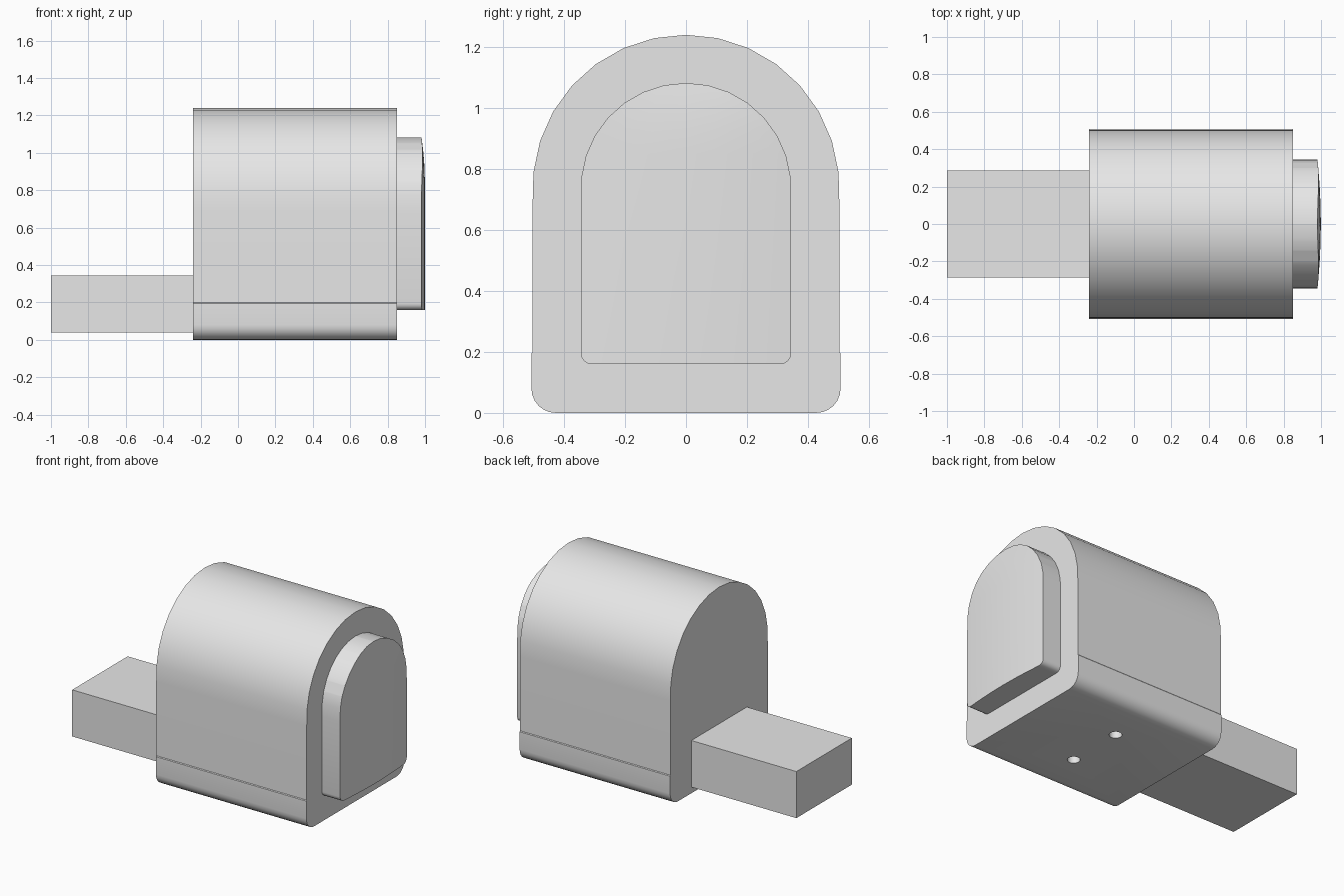
import bpy, bmesh
from math import sin, cos, radians

if "Cube" in bpy.data.objects:
    bpy.data.objects.remove(bpy.data.objects["Cube"], do_unlink=True)

grey = bpy.data.materials.new("light_grey")
grey.use_nodes = True
grey.diffuse_color = (0.8, 0.8, 0.8, 1)
grey.node_tree.nodes["Principled BSDF"].inputs["Base Color"].default_value = (0.8, 0.8, 0.8, 1)


def finish(name, bm):
    bmesh.ops.recalc_face_normals(bm, faces=bm.faces)
    mesh = bpy.data.meshes.new(name)
    bm.to_mesh(mesh)
    bm.free()
    mesh.materials.append(grey)
    obj = bpy.data.objects.new(name, mesh)
    bpy.context.collection.objects.link(obj)
    return obj


def activate(obj):
    bpy.ops.object.select_all(action='DESELECT')
    obj.select_set(True)
    bpy.context.view_layer.objects.active = obj


def smooth(obj):
    activate(obj)
    bpy.ops.object.shade_smooth_by_angle(angle=radians(30))


def arch_profile(radius, spring, bottom, corner, steps, flare=0):
    """Right half of an arch from top to bottom, then mirrored."""
    half = [(radius * sin(radians(a)), spring + radius * cos(radians(a)))
            for a in range(0, 85, 12)]
    half.append((radius, spring - 0.05))
    if flare:
        half += [(radius, 0.2), (radius + flare, 0.195)]
    edge = radius + flare - corner
    for i in range(steps + 1):
        a = radians(90 * i / steps)
        half.append((edge + corner * cos(a), bottom + corner - corner * sin(a)))
    return half + [(-y, z) for y, z in reversed(half[1:])]


def extrude_x(profile, x0, x1):
    bm = bmesh.new()
    face = bm.faces.new([bm.verts.new((x0, y, z)) for y, z in profile])
    new = bmesh.ops.extrude_face_region(bm, geom=[face], use_keep_orig=True)["geom"]
    for v in new:
        if isinstance(v, bmesh.types.BMVert):
            v.co.x = x1
    return bm


# Arched main body
body = finish("arched_body", extrude_x(
    arch_profile(0.503, 0.737, 0, 0.08, 6, 0.004), -0.24, 0.85))

# Two round holes drilled in the underside
for side in (-1, 1):
    bm = bmesh.new()
    bmesh.ops.create_cone(bm, cap_ends=True, segments=24,
                          radius1=0.038, radius2=0.038, depth=0.4)
    cutter = finish("hole_cutter", bm)
    cutter.location = (0.3, 0.19 * side, 0)
    cutter.hide_render = True
    cut = body.modifiers.new("hole", 'BOOLEAN')
    cut.operation = 'DIFFERENCE'
    cut.solver = 'EXACT'
    cut.object = cutter
    activate(body)
    bpy.ops.object.modifier_apply(modifier=cut.name)
    bpy.data.objects.remove(cutter, do_unlink=True)
smooth(body)

# Raised arched panel with a gently bulged outer face
bm = extrude_x(arch_profile(0.345, 0.737, 0.16, 0.035, 4), 0.84, 0.981)
cuts = [((0, y / 10, 0), (0, 1, 0)) for y in (-3, -2, -1, 0, 1, 2, 3)]
cuts += [((0, 0, z), (0, 0, 1)) for z in (0.85, 0.93, 1.0, 1.05)]
for point, normal in cuts:
    bmesh.ops.bisect_plane(bm, geom=bm.verts[:] + bm.edges[:] + bm.faces[:],
                           plane_co=point, plane_no=normal)
for v in bm.verts:
    if v.co.x > 0.95:
        taper = 1 - (max(0, v.co.z - 0.85) / 0.23) ** 2
        v.co.x += 0.018 * max(0, 1 - (v.co.y / 0.345) ** 2) * max(0, taper)
smooth(finish("raised_panel", bm))

# Rectangular arm on the opposite end
finish("arm_block", extrude_x(
    [(-0.287, 0.04), (0.287, 0.04), (0.287, 0.345), (-0.287, 0.345)], -1, -0.24))
